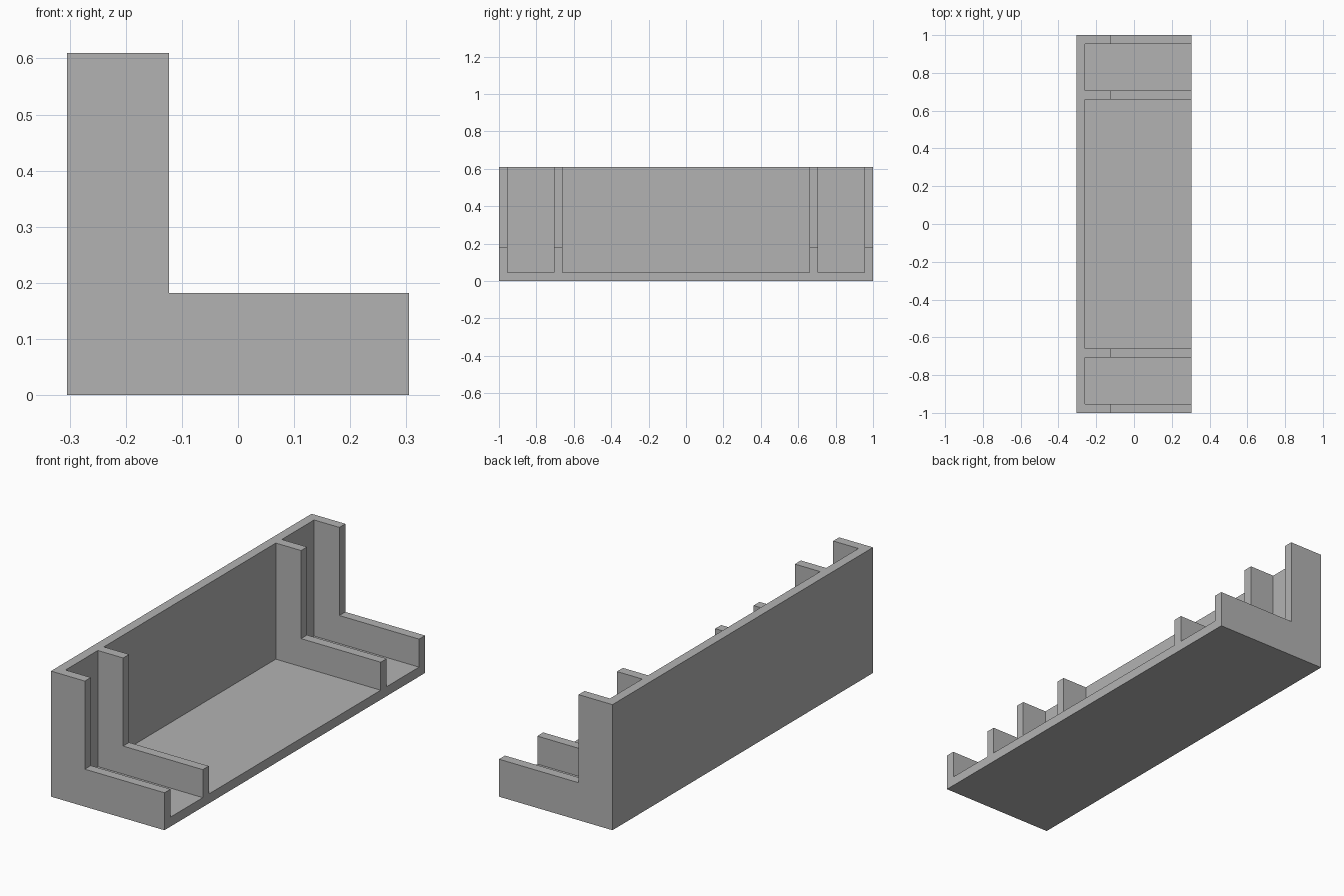
import bpy
import bmesh

cube = bpy.data.objects.get("Cube")
if cube:
    bpy.data.objects.remove(cube, do_unlink=True)

HALF_X, HALF_Y, HEIGHT = 0.305, 1.0, 0.61
WALL = 0.046          # thickness of back, base and dividers
LEG = 0.182           # depth of the upright and height of the foot
DIVIDER = 0.66        # inner face of the middle dividers

grey = bpy.data.materials.new("plain grey")
grey.use_nodes = True
grey.diffuse_color = (0.45, 0.45, 0.45, 1)
grey.node_tree.nodes["Principled BSDF"].inputs["Base Color"].default_value = grey.diffuse_color


def prism(name, profile, y0, y1):
    """Extrude an x-z outline from y0 to y1."""
    bm = bmesh.new()
    face = bm.faces.new([bm.verts.new((x, y0, z)) for x, z in profile])
    side = bmesh.ops.extrude_face_region(bm, geom=[face])
    verts = [g for g in side["geom"] if isinstance(g, bmesh.types.BMVert)]
    bmesh.ops.translate(bm, verts=verts, vec=(0, y1 - y0, 0))
    bmesh.ops.recalc_face_normals(bm, faces=bm.faces)
    mesh = bpy.data.meshes.new(name)
    bm.to_mesh(mesh)
    bm.free()
    mesh.materials.append(grey)
    obj = bpy.data.objects.new(name, mesh)
    bpy.context.collection.objects.link(obj)
    return obj


# Solid L-shaped tray, full length
step = LEG - HALF_X
tray = prism("divided_tray", [(-HALF_X, 0), (HALF_X, 0), (HALF_X, LEG), (step, LEG),
                              (step, HEIGHT), (-HALF_X, HEIGHT)], -HALF_Y, HALF_Y)

# Hollow out the three bays, leaving back, base and four dividers
outer = (DIVIDER + WALL, HALF_Y - WALL)
bays = {"middle_bay": (-DIVIDER, DIVIDER), "rear_bay": outer,
        "front_bay": (-outer[1], -outer[0])}
x0 = WALL - HALF_X
cutters = []
for name, (y0, y1) in bays.items():
    cutter = prism(name + "_cutter", [(x0, WALL), (1, WALL), (1, 1), (x0, 1)], y0, y1)
    cutter.hide_render = True
    cut = tray.modifiers.new(name, "BOOLEAN")
    cut.operation = "DIFFERENCE"
    cut.solver = "EXACT"
    cut.object = cutter
    cutters.append(cutter)

# Bake the cuts and drop the cutters
bpy.context.view_layer.update()
graph = bpy.context.evaluated_depsgraph_get()
tray.data = bpy.data.meshes.new_from_object(tray.evaluated_get(graph))
tray.modifiers.clear()
for cutter in cutters:
    bpy.data.objects.remove(cutter, do_unlink=True)
